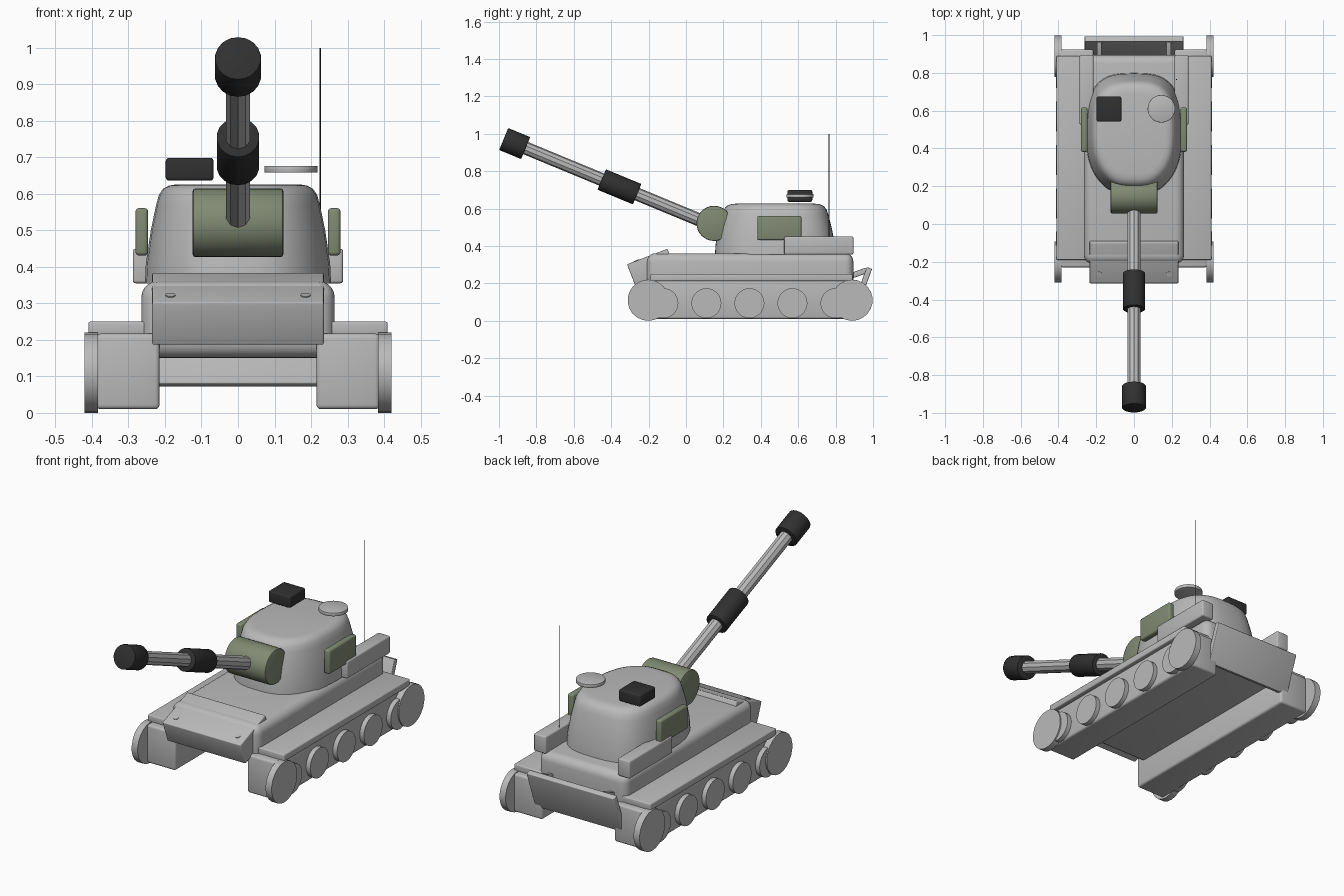
import bpy, bmesh, math
from mathutils import Matrix, Vector

if "Cube" in bpy.data.objects:
    bpy.data.objects.remove(bpy.data.objects["Cube"], do_unlink=True)


def material(name, rgb):
    m = bpy.data.materials.new(name)
    m.use_nodes = True
    m.diffuse_color = (*rgb, 1)
    node = m.node_tree.nodes["Principled BSDF"]
    node.inputs["Base Color"].default_value = (*rgb, 1)
    node.inputs["Roughness"].default_value = 0.8
    return m


GREY = material("armour grey", (0.49, 0.49, 0.49))
GREEN = material("olive green", (0.22, 0.255, 0.172))
BLACK = material("gunmetal black", (0.03, 0.03, 0.03))


def finish(name, bm, mat, smooth=True):
    bmesh.ops.recalc_face_normals(bm, faces=bm.faces)
    mesh = bpy.data.meshes.new(name)
    bm.to_mesh(mesh)
    bm.free()
    mesh.materials.append(mat)
    ob = bpy.data.objects.new(name, mesh)
    bpy.context.collection.objects.link(ob)
    if smooth:
        bpy.ops.object.select_all(action="DESELECT")
        ob.select_set(True)
        bpy.context.view_layer.objects.active = ob
        bpy.ops.object.shade_smooth_by_angle(angle=math.radians(35))
    return ob


def box(name, x, y, z, mat, bevel=0.0, tilt=0.0, segments=3):
    """Box from (min, max) ranges, optionally tilted about its own x axis."""
    bm = bmesh.new()
    bmesh.ops.create_cube(bm, size=1)
    spans = [Vector(r) for r in (x, y, z)]
    size = [r[1] - r[0] for r in spans]
    centre = Vector([(r[0] + r[1]) / 2 for r in spans])
    bmesh.ops.scale(bm, vec=size, verts=bm.verts)
    if bevel:
        bmesh.ops.bevel(bm, geom=bm.edges[:], offset=bevel, segments=segments,
                        profile=0.5, affect="EDGES")
    bm.transform(Matrix.Translation(centre) @ Matrix.Rotation(tilt, 4, "X"))
    return finish(name, bm, mat)


def rod(name, start, end, radius, mat, sides=24, bevel=0.0, smooth=True):
    """Cylinder between two points, with optional rounded rims."""
    a, b = Vector(start), Vector(end)
    bm = bmesh.new()
    bmesh.ops.create_cone(bm, cap_ends=True, segments=sides, radius1=radius,
                          radius2=radius, depth=(b - a).length)
    if bevel:
        rims = [e for e in bm.edges
                if abs(e.verts[0].co.z - e.verts[1].co.z) < 1e-5]
        bmesh.ops.bevel(bm, geom=rims, offset=bevel, segments=2,
                        profile=0.5, affect="EDGES")
    turn = (b - a).to_track_quat("Z", "Y").to_matrix().to_4x4()
    bm.transform(Matrix.Translation((a + b) / 2) @ turn)
    return finish(name, bm, mat, smooth)


def mirrored_box(name, x, y, z, mat, bevel=0.0, tilt=0.0):
    for side, s in (("left", 1), ("right", -1)):
        box(f"{side}_{name}", sorted((s * x[0], s * x[1])), y, z, mat, bevel, tilt)


# Hull
box("hull", (-0.265, 0.265), (-0.21, 0.895), (0.15, 0.361), GREY, 0.045, segments=5)

# Sloped nose block with two bolts
nose_tilt = math.radians(21)
box("nose_block", (-0.235, 0.235), (-0.3005, -0.0695), (0.2225, 0.3475), GREY, 0.005, nose_tilt)
nose_normal = Vector((0, -math.sin(nose_tilt), math.cos(nose_tilt)))
for side, s in (("left", 1), ("right", -1)):
    base = Vector((s * 0.185, -0.265, 0.321))
    rod(f"{side}_nose_bolt", base - nose_normal * 0.01, base + nose_normal * 0.003,
        0.014, GREY, 12)

# Rear plate leaning outward on two brackets, reaching below the hull
lean = math.radians(-20)
box("rear_plate", (-0.262, 0.262), (0.928, 0.958), (0.069, 0.289), GREY, 0.004, lean)
mirrored_box("rear_bracket", (0.17, 0.197), (0.85, 0.97), (0.235, 0.265), GREY, 0.004,
             math.radians(20))

# Tracks, fenders and stowage
mirrored_box("track", (0.215, 0.388), (-0.23, 0.925), (0.01, 0.217), GREY, 0.012)
mirrored_box("fender", (0.21, 0.41), (-0.19, 0.89), (0.212, 0.25), GREY, 0.006)
mirrored_box("stowage_box", (0.215, 0.288), (0.525, 0.895), (0.355, 0.45), GREY, 0.008)

# Road wheels and larger end wheels
for side, s in (("left", 1), ("right", -1)):
    for i in range(5):
        y = -0.121 + i * 0.23
        rod(f"{side}_road_wheel_{i + 1}", (s * 0.37, y, 0.094), (s * 0.413, y, 0.094),
            0.08, GREY, 28)
    for end, y in (("front", -0.202), ("rear", 0.888)):
        rod(f"{side}_{end}_wheel", (s * 0.384, y, 0.11), (s * 0.42, y, 0.11),
            0.11, GREY, 22)

# Turret: rounded-square rings that taper upward into a soft crown
bm = bmesh.new()
sides = 48
rings = []
for z, scale in ((0.355, 1.0), (0.41, 0.99), (0.5, 0.937), (0.57, 0.88),
                 (0.597, 0.85), (0.614, 0.805), (0.623, 0.74), (0.626, 0.66)):
    ring = []
    for i in range(sides):
        a = math.tau * i / sides
        c, s = math.cos(a), math.sin(a)
        power = 2 / 3.0
        px = math.copysign(abs(c) ** power, c) * 0.255
        py = math.copysign(abs(s) ** power, s) * 0.322
        if py < 0:
            px *= 1 - 0.18 * (py / 0.322) ** 2
        ring.append(bm.verts.new((px * scale, 0.477 + py * scale, z)))
    rings.append(ring)
for low, high in zip(rings, rings[1:]):
    for i in range(sides):
        j = (i + 1) % sides
        bm.faces.new((low[i], low[j], high[j], high[i]))
bm.faces.new(rings[0])
bm.faces.new(rings[-1])
finish("turret", bm, GREY)

# Turret side plates, hatch, sight and aerial
mirrored_box("turret_side_plate", (0.246, 0.281), (0.382, 0.617), (0.431, 0.561), GREEN, 0.01)
rod("hatch", (0.145, 0.61, 0.658), (0.145, 0.61, 0.677), 0.073, GREY, 32, 0.003)
box("sight_box", (-0.198, -0.067), (0.542, 0.675), (0.636, 0.699), BLACK, 0.009)
rod("aerial", (0.225, 0.765, 0.4), (0.225, 0.765, 1.0), 0.002, BLACK, 8)

# Gun: mantlet, faceted barrel, sleeve and muzzle along one raised axis
rod("mantlet", (-0.124, 0.15, 0.521), (0.124, 0.15, 0.521), 0.094, GREEN, 32, 0.007)
breech = Vector((0, 0.15, 0.507))
aim = Vector((0, -1.125, 0.465)).normalized()
rod("barrel", breech, breech + aim * 1.12, 0.035, GREY, 10, smooth=False)
rod("barrel_sleeve", breech + aim * 0.445, breech + aim * 0.65, 0.059, BLACK, 18, 0.003)
rod("muzzle", breech + aim * 1.09, breech + aim * 1.217, 0.0635, BLACK, 18, 0.003)
